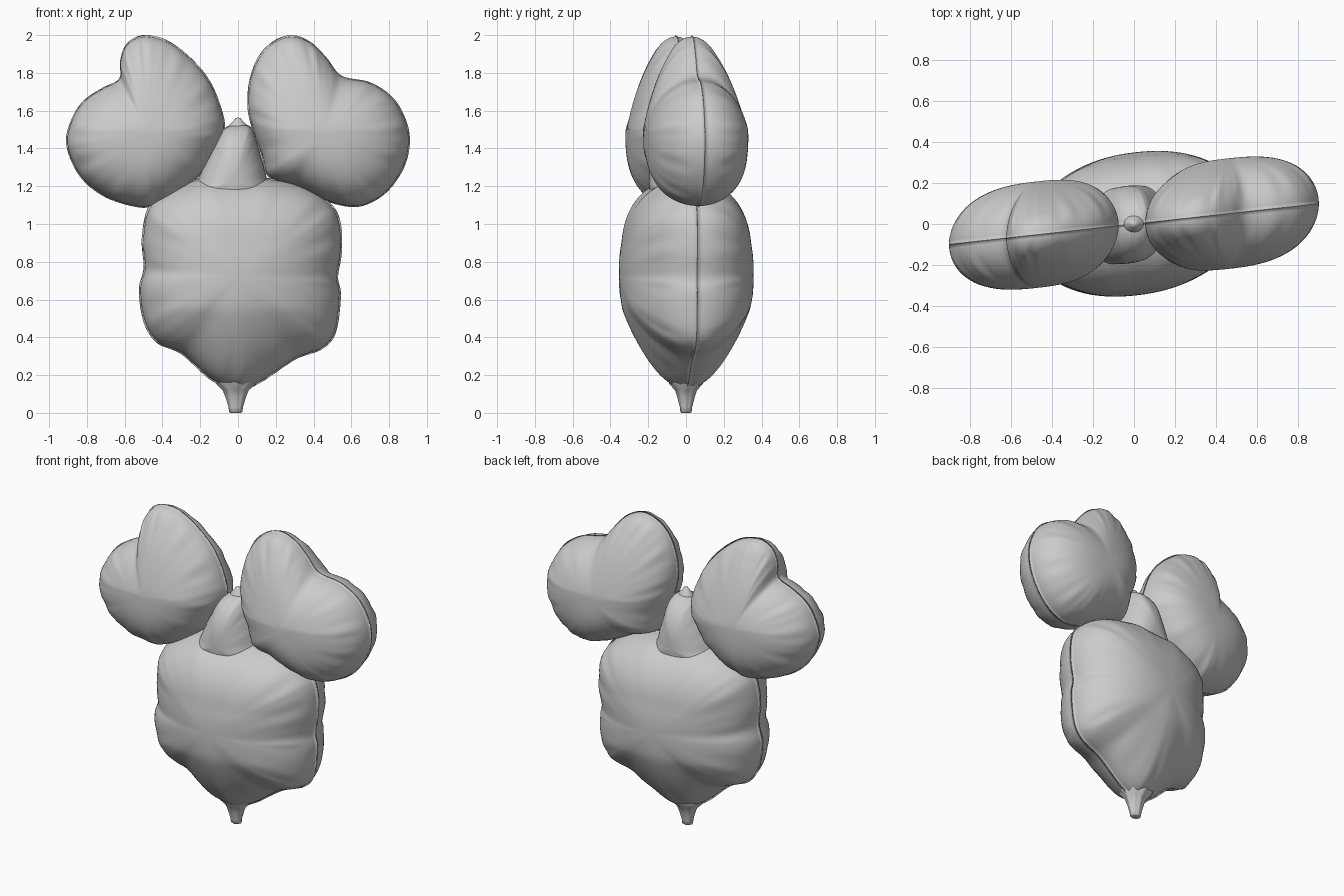
import bpy, bmesh, math

if "Cube" in bpy.data.objects:
    bpy.data.objects.remove(bpy.data.objects["Cube"])

SLANT = 0.11  # whole balloon is turned slightly about z


def smooth_loop(pts, n=8):
    """Closed Catmull-Rom curve through the points."""
    out, m = [], len(pts)
    for i in range(m):
        a, b, c, d = (pts[(i + k) % m] for k in (-1, 0, 1, 2))
        for j in range(n):
            t = j / n
            out.append(tuple(0.5 * (2 * b[k] + (c[k] - a[k]) * t
                       + (2 * a[k] - 5 * b[k] + 4 * c[k] - d[k]) * t * t
                       + (3 * b[k] - a[k] - 3 * c[k] + d[k]) * t ** 3) for k in (0, 1)))
    return out


def finish(name, bm):
    bmesh.ops.recalc_face_normals(bm, faces=bm.faces)
    me = bpy.data.meshes.new(name)
    bm.to_mesh(me)
    bm.free()
    ob = bpy.data.objects.new(name, me)
    bpy.context.collection.objects.link(ob)
    for p in me.polygons:
        p.use_smooth = True
    return ob


def pillow(name, pts, centre, depth, power=2.2, taper=lambda z: 1.0, pucker=0.006):
    """Inflated foil panel pair sewn along an outline in the xz plane."""
    loop = smooth_loop(pts)
    n, rings = len(loop), 22
    cx, cz = centre
    bm = bmesh.new()

    def ring(s, side):
        vs = []
        for i, (px, pz) in enumerate(loop):
            x, z = cx + (px - cx) * s, cz + (pz - cz) * s
            q = min(1.0, s / 0.985)
            y = depth * math.sqrt(max(0.0, 1 - q ** power)) * taper(z)
            a = math.tau * i / n
            wave = math.sin(17 * a) + 0.6 * math.sin(29 * a + 1)
            y += pucker * wave * q ** 6 * (1 - q ** 12) * 1.5
            vs.append(bm.verts.new((x, side * y + SLANT * x, z)))
        return vs

    edge = ring(1.0, 1)
    for side in (-1, 1):
        prev = edge
        for k in range(rings):
            t = k / rings * math.pi / 2
            cur = ring(0.985 * math.cos(t), side)
            for i in range(n):
                j = (i + 1) % n
                bm.faces.new((prev[i], prev[j], cur[j], cur[i]))
            prev = cur
        top = bm.verts.new((cx, side * depth * taper(cz) + SLANT * cx, cz))
        for i in range(n):
            bm.faces.new((prev[i], prev[(i + 1) % n], top))
    return finish(name, bm)


def lathe(name, profile, x=0.0, squash=0.85, flutes=0.0, seg=32):
    """Round stub from (radius, z) pairs, flattened front to back."""
    bm = bmesh.new()
    prev = None
    for r, z in profile:
        cur = []
        for i in range(seg):
            a = math.tau * i / seg
            rr = r * (1 + flutes * math.cos(8 * a))
            cur.append(bm.verts.new((x + rr * math.cos(a), squash * rr * math.sin(a), z)))
        if prev:
            for i in range(seg):
                j = (i + 1) % seg
                bm.faces.new((prev[i], prev[j], cur[j], cur[i]))
        else:
            bm.faces.new(cur)
        prev = cur
    bm.faces.new(prev)
    return finish(name, bm)


# Main body
body = [(0, .12), (.12, .16), (.3, .28), (.45, .34), (.52, .43), (.545, .62), (.53, .72),
        (.55, .85), (.545, 1.0), (.5, 1.1), (.38, 1.19), (.2, 1.24), (-.02, 1.25),
        (-.22, 1.24), (-.4, 1.16), (-.48, 1.08), (-.51, .92), (-.5, .77), (-.525, .65),
        (-.5, .48), (-.43, .37), (-.3, .31), (-.14, .17)]
pillow("body", body, (.01, .73), .35, 2.15,
       lambda z: 1 - .25 * max(0, (.55 - z) / .43) + .15 * max(0, (z - .9) / .35))

# Lobed ears
ear_taper = lambda z: 1 - .3 * min(1, max(0, (z - 1.5) / .4))
right_ear = [(.05, 1.62), (.06, 1.76), (.11, 1.89), (.19, 1.97), (.29, 2.0), (.39, 1.96),
             (.47, 1.88), (.55, 1.785), (.7, 1.75), (.82, 1.67), (.89, 1.55), (.91, 1.43),
             (.88, 1.3), (.8, 1.18), (.7, 1.11), (.6, 1.09), (.47, 1.12), (.3, 1.2),
             (.16, 1.25), (.125, 1.36), (.075, 1.5)]
left_ear = [(-.48, 2.0), (-.37, 1.97), (-.25, 1.88), (-.15, 1.76), (-.09, 1.62), (-.07, 1.51),
            (-.11, 1.4), (-.2, 1.26), (-.33, 1.15), (-.45, 1.095), (-.54, 1.09), (-.7, 1.14),
            (-.82, 1.23), (-.89, 1.35), (-.91, 1.46), (-.87, 1.58), (-.81, 1.66),
            (-.72, 1.72), (-.63, 1.77), (-.625, 1.86), (-.6, 1.94), (-.55, 1.985)]
pillow("right_ear", right_ear, (.46, 1.46), .27, 2.7, ear_taper)
pillow("left_ear", left_ear, (-.47, 1.46), .26, 2.7, ear_taper)

# Small neck panel between the ears
neck = [(-.27, 1.1), (-.22, 1.22), (-.15, 1.38), (-.08, 1.5), (0, 1.53), (.07, 1.51),
        (.11, 1.4), (.15, 1.25), (.17, 1.1), (-.04, .98)]
pillow("neck", neck, (-.03, 1.23), .19, 2.3, pucker=.003)

# Top tip and tail nozzle
lathe("top_tip", [(.06, 1.49), (.045, 1.525), (.025, 1.545), (.015, 1.56), (.004, 1.563)])
lathe("tail", [(.025, 0), (.033, .004), (.036, .03), (.05, .08), (.065, .12), (.1, .155),
               (.11, .19)], x=-.012, flutes=.06)
